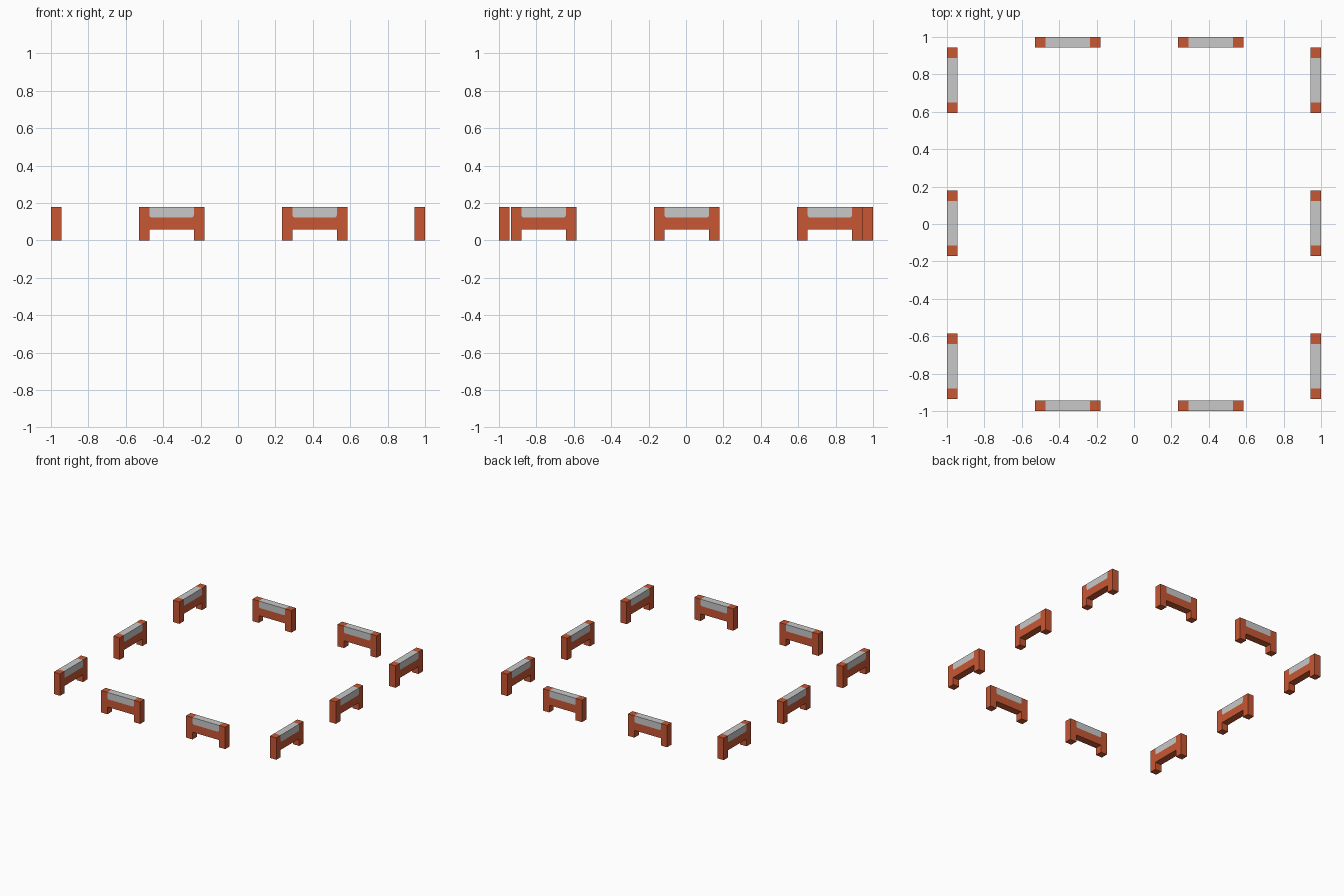
import bpy, bmesh, math

if "Cube" in bpy.data.objects:
    bpy.data.objects.remove(bpy.data.objects["Cube"])

# Overall bench dimensions
L, T, H = 0.351, 0.057, 0.178     # length, thickness, height
LEG = 0.057                       # leg width
BAR_LO, BAR_HI = 0.059, 0.123     # crossbar underside and panel underside
R = 0.012                         # rounded lower corners of the panel


def material(name, rgb):
    m = bpy.data.materials.new(name)
    m.diffuse_color = (*rgb, 1)
    m.use_nodes = True
    m.node_tree.nodes["Principled BSDF"].inputs["Base Color"].default_value = m.diffuse_color
    return m


orange = material("orange", (0.58, 0.095, 0.033))
grey = material("light grey", (0.58, 0.58, 0.58))


def extruded(name, pts, mat):
    """Mesh from an x-z profile, extruded through the bench thickness."""
    bm = bmesh.new()
    face = bm.faces.new([bm.verts.new((x, -T / 2, z)) for x, z in pts])
    out = bmesh.ops.extrude_face_region(bm, geom=[face])
    verts = [g for g in out["geom"] if isinstance(g, bmesh.types.BMVert)]
    bmesh.ops.translate(bm, verts=verts, vec=(0, T, 0))
    bmesh.ops.recalc_face_normals(bm, faces=bm.faces)
    me = bpy.data.meshes.new(name)
    bm.to_mesh(me)
    bm.free()
    me.materials.append(mat)
    return me


# Panel outline: square on top, rounded at the bottom
o, i = L / 2, L / 2 - LEG
arc = [(i - R + R * math.cos(a), BAR_HI + R - R * math.sin(a))
       for a in (math.radians(d) for d in (90, 67.5, 45, 22.5, 0))]
slot = ([(-i, H)] + [(-x, z) for x, z in reversed(arc)] + arc + [(i, H)])

# Frame outline: two legs and a crossbar around the panel slot
frame = slot + [(o, H), (o, 0), (i, 0), (i, BAR_LO),
                (-i, BAR_LO), (-i, 0), (-o, 0), (-o, H)]

frame_mesh = extruded("bench_frame", frame, orange)
panel_mesh = extruded("bench_panel", slot, grey)


def bench(tag, x, y, turn):
    for part, me in (("frame", frame_mesh), ("panel", panel_mesh)):
        ob = bpy.data.objects.new(f"{tag}_bench_{part}", me)
        ob.location = (x, y, 0)
        ob.rotation_euler.z = turn
        bpy.context.collection.objects.link(ob)


# Ring of benches: two at front and back, three on each side
edge = 1 - T / 2
for s, side in ((-1, "front"), (1, "back")):
    for n, x in enumerate((-0.355, 0.41)):
        bench(f"{side}_{n + 1}", x, s * edge, 0)
for s, side in ((-1, "left"), (1, "right")):
    for n in range(3):
        bench(f"{side}_{n + 1}", s * edge, 0.004 + (n - 1) * 0.765, math.pi / 2)
